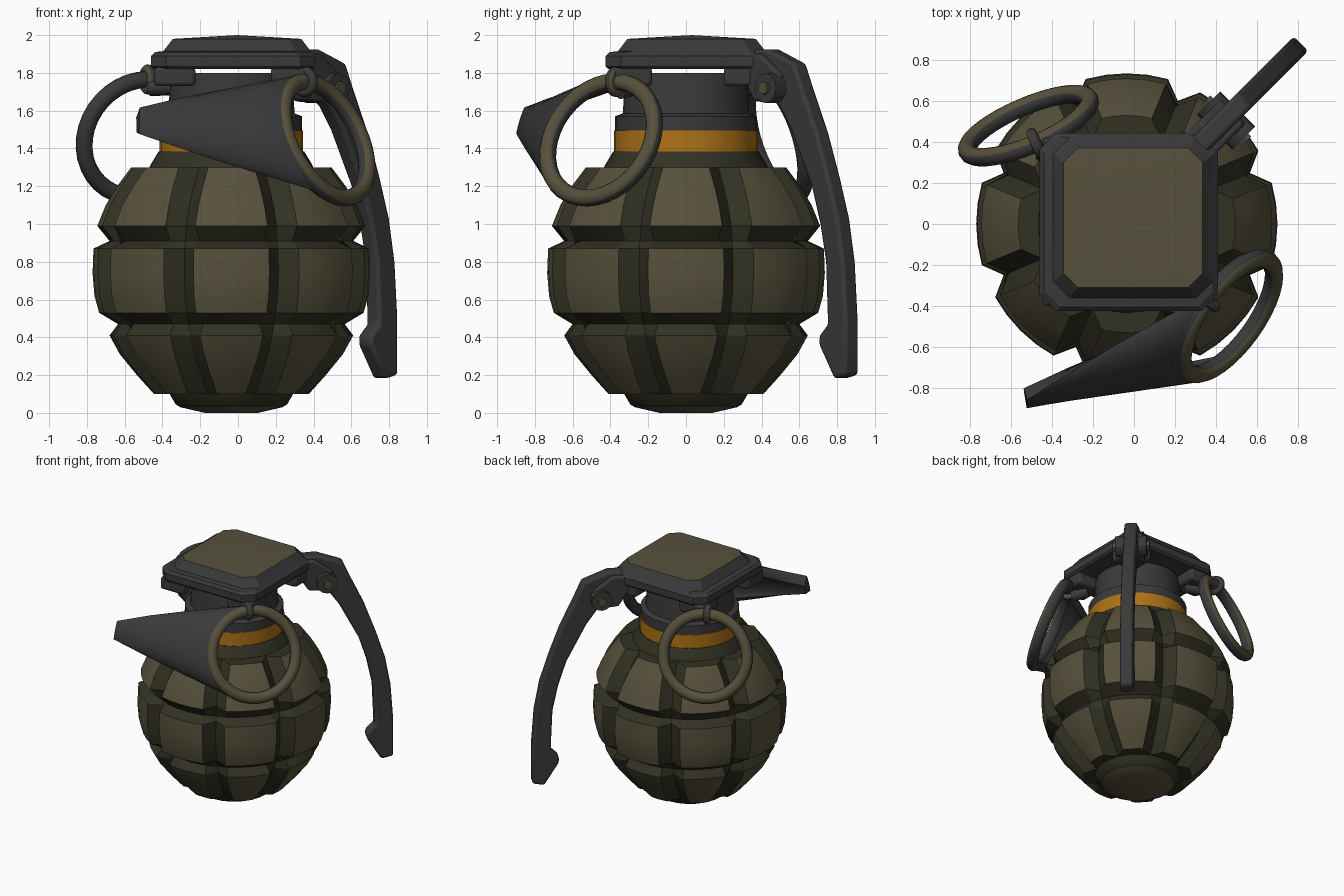
import bpy, bmesh, math
from mathutils import Vector

if "Cube" in bpy.data.objects:
    bpy.data.objects.remove(bpy.data.objects["Cube"])

AXIS = Vector((-0.035, 0.0, 0.0))


def material(name, rgb):
    m = bpy.data.materials.new(name)
    m.use_nodes = True
    m.diffuse_color = (*rgb, 1)
    bsdf = m.node_tree.nodes["Principled BSDF"]
    bsdf.inputs["Base Color"].default_value = (*rgb, 1)
    bsdf.inputs["Roughness"].default_value = 0.7
    return m


OLIVE = material("olive", (0.095, 0.082, 0.045))
DARK = material("dark_olive", (0.032, 0.031, 0.017))
METAL = material("dark_metal", (0.042, 0.042, 0.043))
BAND = material("amber", (0.42, 0.17, 0.008))


def finish(obj, mats, angle=30, bevel=0):
    for m in mats:
        obj.data.materials.append(m)
    if bevel:
        mod = obj.modifiers.new("soft_edges", 'BEVEL')
        mod.width, mod.segments = bevel, 2
    bpy.ops.object.select_all(action='DESELECT')
    obj.select_set(True)
    bpy.context.view_layer.objects.active = obj
    bpy.ops.object.shade_smooth_by_angle(angle=math.radians(angle))
    return obj


def to_object(name, bm, mats, **kw):
    bmesh.ops.recalc_face_normals(bm, faces=bm.faces)
    me = bpy.data.meshes.new(name)
    bm.to_mesh(me)
    bm.free()
    obj = bpy.data.objects.new(name, me)
    bpy.context.collection.objects.link(obj)
    return finish(obj, mats, **kw)


def bridge(bm, a, b, mat=0):
    for i in range(len(a)):
        j = (i + 1) % len(a)
        bm.faces.new((a[i], a[j], b[j], b[i])).material_index = mat


def lathe(name, profile, mats, seg=32, rule=lambda z: 0):
    bm = bmesh.new()
    rings = []
    for r, z in profile:
        rings.append([bm.verts.new(AXIS + Vector((r * math.cos(t), r * math.sin(t), z)))
                      for t in (math.tau * i / seg for i in range(seg))])
    for a, b in zip(rings, rings[1:]):
        bridge(bm, a, b, rule((a[0].co.z + b[0].co.z) / 2))
    bm.faces.new(rings[0]).material_index = rule(profile[0][1])
    bm.faces.new(rings[-1]).material_index = rule(profile[-1][1])
    return to_object(name, bm, mats)


# Segmented shell: raised panels with sloping sides; True marks a groove row
rows = [(0.10, 0.32, True), (0.10, 0.41, False), (0.20, 0.50, False), (0.31, 0.59, False),
        (0.41, 0.645, False), (0.47, 0.60, True), (0.53, 0.70, False), (0.62, 0.725, False),
        (0.74, 0.735, False), (0.87, 0.73, False), (0.91, 0.645, True), (0.99, 0.71, False),
        (1.10, 0.665, False), (1.20, 0.605, False), (1.30, 0.53, False), (1.30, 0.43, True)]
bm = bmesh.new()
grid = []
for z, r, groove in rows:
    ring = []
    half = math.pi / 8 - 0.085 / r
    for p in range(8):
        mid = p * math.pi / 4
        for f in (None, -1, -0.5, 0, 0.5, 1):
            t = mid - math.pi / 8 if f is None else mid + f * half
            rr = r - (0.01 if groove else 0.085) if f is None else r
            ring.append(bm.verts.new(AXIS + Vector((rr * math.cos(t), rr * math.sin(t), z))))
    grid.append(ring)
for k in range(len(rows) - 1):
    a, b = grid[k], grid[k + 1]
    for i in range(len(a)):
        j = (i + 1) % len(a)
        face = bm.faces.new((a[i], a[j], b[j], b[i]))
        side = rows[k][2] or rows[k + 1][2] or i % 6 in (0, 5)
        face.material_index = 1 if side else 0
to_object("body_shell", bm, [OLIVE, DARK], angle=25)

# Foot, collar, coloured band and neck
lathe("foot", [(0.14, 0.0), (0.27, 0.03), (0.295, 0.045), (0.33, 0.105)], [OLIVE, DARK],
      24, lambda z: 0 if z < 0.035 else 1)
lathe("body_collar", [(0.44, 1.28), (0.43, 1.31), (0.385, 1.385)], [DARK])
lathe("neck_band", [(0.38, 1.37), (0.38, 1.495)], [BAND])
lathe("neck", [(0.375, 1.49), (0.375, 1.57), (0.335, 1.585), (0.32, 1.80)], [METAL])

# Head plate: stacked chamfered squares with a slightly domed cap
bm = bmesh.new()
prev = None
layers = [(-0.025, 0.01, 0.42, 0.08, 1.82), (-0.025, 0.01, 0.435, 0.08, 1.835),
          (-0.025, 0.01, 0.435, 0.08, 1.89), (-0.025, 0.01, 0.415, 0.08, 1.91),
          (-0.005, 0.03, 0.39, 0.08, 1.915), (-0.005, 0.03, 0.34, 0.07, 1.98)]
for n, (cx, cy, h, c, z) in enumerate(layers):
    ring = []
    for sx, sy in ((1, 1), (-1, 1), (-1, -1), (1, -1)):
        pair = [(h, h - c), (h - c, h)]
        if sx * sy < 0:
            pair.reverse()
        ring += [bm.verts.new((cx + sx * u, cy + sy * v, z)) for u, v in pair]
    if prev:
        bridge(bm, prev, ring)
    else:
        bm.faces.new(ring)
    prev = ring
peak = bm.verts.new((-0.005, 0.03, 2.0))
for i in range(8):
    bm.faces.new((prev[i], prev[(i + 1) % 8], peak)).material_index = 1
to_object("head_plate", bm, [METAL, OLIVE], angle=20)

# Corner legs under the head plate
for sx in (-1, 1):
    for sy in (-1, 1):
        bpy.ops.mesh.primitive_cube_add(size=1, location=(-0.025 + sx * 0.31, 0.01 + sy * 0.3, 1.78))
        leg = bpy.context.object
        leg.name = "head_leg"
        leg.data.transform(leg.matrix_basis.to_3x3().to_4x4())
        for v in leg.data.vertices:
            v.co = (v.co.x * 0.22, v.co.y * 0.22, v.co.z * 0.10)
        finish(leg, [METAL], bevel=0.02)


# Lever parts are slabs lying in the vertical diagonal plane
def slab(name, pts, width, bevel):
    bm = bmesh.new()
    off = Vector((1, -1, 0)).normalized() * width / 2
    a, b = [[bm.verts.new(Vector((x, x + 0.065, z)) + s * off) for x, z in pts] for s in (-1, 1)]
    bridge(bm, a, b)
    bm.faces.new(a)
    bm.faces.new(b)
    return to_object(name, bm, [METAL], bevel=bevel)


slab("lever", [(0.26, 1.92), (0.40, 1.925), (0.54, 1.85), (0.58, 1.72), (0.66, 1.48), (0.72, 1.25),
               (0.77, 1.03), (0.80, 0.80), (0.815, 0.5), (0.815, 0.2), (0.75, 0.18),
               (0.67, 0.36), (0.67, 0.41), (0.715, 0.47), (0.705, 0.8), (0.675, 1.0), (0.63, 1.2),
               (0.52, 1.5), (0.46, 1.62), (0.36, 1.72), (0.26, 1.82)], 0.10, 0.018)
slab("lever_bracket", [(0.22, 1.90), (0.38, 1.90), (0.48, 1.80), (0.50, 1.70), (0.44, 1.64),
                       (0.35, 1.65), (0.29, 1.78), (0.22, 1.82)], 0.17, 0.015)


def rod(name, p, q, r, mat, seg=16):
    p, q = Vector(p), Vector(q)
    bpy.ops.mesh.primitive_cylinder_add(vertices=seg, radius=r, depth=(q - p).length, location=(p + q) / 2,
                                        rotation=(q - p).to_track_quat('Z', 'Y').to_euler())
    bpy.context.object.name = name
    return finish(bpy.context.object, [mat])


# Pivot boss and bolt through the lever
for name, r, d, mat, seg in (("pivot_boss", 0.08, 0.085, METAL, 12), ("pivot_bolt", 0.035, 0.1, OLIVE, 6)):
    rod(name, (0.45 - d, 0.505 + d, 1.72), (0.45 + d, 0.505 - d, 1.72), r, mat, seg)


def torus(name, c, n, major, minor):
    bpy.ops.mesh.primitive_torus_add(location=c, rotation=n.to_track_quat('Z', 'Y').to_euler(),
                                     major_radius=major, minor_radius=minor,
                                     major_segments=36, minor_segments=12)
    obj = bpy.context.object
    obj.name = name
    # outward side of the ring is worn to olive
    for f in obj.data.polygons:
        f.material_index = 1 if f.normal.z > 0.3 else 0
    return finish(obj, [METAL, OLIVE], angle=60)


# Two pull rings, each hung from a pin and a small clip
UP = Vector((0, 0, 1))
ring_frames = []
for name, c, n, R, root in (
        ("front_pull_ring", (0.46, -0.45, 1.445), (0.746, -0.536, 0.396), 0.335, (0.25, -0.25, 1.73)),
        ("rear_pull_ring", (-0.515, 0.48, 1.455), (-0.378, 0.878, 0.29), 0.324, (-0.27, 0.27, 1.73))):
    c, n = Vector(c), Vector(n).normalized()
    up = (UP - n * n.z).normalized()
    across = UP.cross(n).normalized()
    torus(name, c, n, R, 0.045)
    top = c + up * R
    torus(name + "_clip", top, across, 0.055, 0.025)
    rod(name + "_pin", root, top - n * 0.05 - up * 0.03, 0.045, METAL)
    ring_frames.append((c, up, across, R))

# Tapered paddle running from the front ring's edge to a narrow tip
c, up, across, R = ring_frames[0]
bm = bmesh.new()
prev = None
steps = 14
tip_top, tip_low = Vector((-0.53, -0.83, 1.59)), Vector((-0.53, -0.86, 1.48))
for i in range(steps + 1):
    t = i / steps
    a = math.radians(-5 + 150 * t)
    rim = c + (up * math.cos(a) - across * math.sin(a)) * R
    tip = tip_top.lerp(tip_low, t)
    line = [bm.verts.new(rim.lerp(tip, s / 4)) for s in range(5)]
    if prev:
        for s in range(4):
            bm.faces.new((prev[s], prev[s + 1], line[s + 1], line[s]))
    prev = line
paddle = to_object("paddle", bm, [METAL], angle=50)
solid = paddle.modifiers.new("thickness", 'SOLIDIFY')
solid.thickness, solid.offset = 0.08, 0
edge = paddle.modifiers.new("soft_edges", 'BEVEL')
edge.width, edge.segments = 0.025, 2
